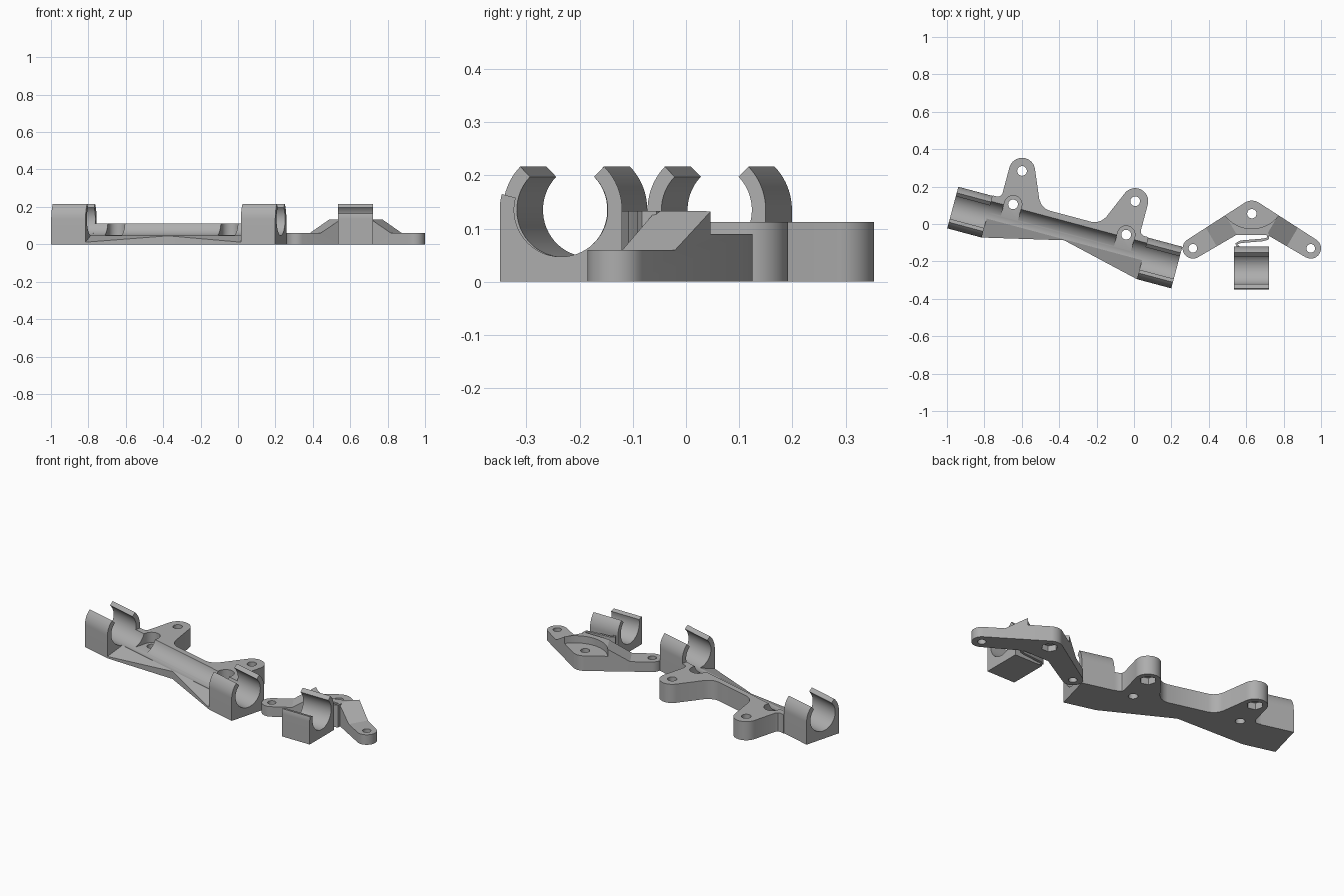
import bpy, bmesh
from math import cos, sin, pi, radians
from mathutils import Matrix, Vector

if "Cube" in bpy.data.objects:
    bpy.data.objects.remove(bpy.data.objects["Cube"])

grey = bpy.data.materials.new("plain_grey")
grey.use_nodes = True
COLOUR = (0.42, 0.42, 0.42, 1)
grey.diffuse_color = COLOUR
grey.node_tree.nodes["Principled BSDF"].inputs["Base Color"].default_value = COLOUR

BORE, OUTER, AXIS_Z = 0.088, 0.115, 0.135


def arc(cx, cy, r, start, end, n=16):
    angles = [radians(start + (end - start) * i / n) for i in range(n + 1)]
    return [(cx + r * cos(a), cy + r * sin(a)) for a in angles]


def along(direction):
    """Frame whose profile stands upright and is pushed along a level direction."""
    n = Vector(direction).normalized()
    up = Vector((0, 0, 1))
    a = up.cross(n)
    return Matrix((a, up, n)).transposed().to_4x4()


def prism(name, pts, lo, hi, frame=Matrix()):
    bm = bmesh.new()
    face = bm.faces.new([bm.verts.new((x, y, lo)) for x, y in pts])
    top = bmesh.ops.extrude_face_region(bm, geom=[face])["geom"]
    bmesh.ops.translate(bm, vec=(0, 0, hi - lo),
                        verts=[v for v in top if isinstance(v, bmesh.types.BMVert)])
    bmesh.ops.transform(bm, matrix=frame, verts=bm.verts)
    bmesh.ops.recalc_face_normals(bm, faces=bm.faces)
    mesh = bpy.data.meshes.new(name)
    bm.to_mesh(mesh)
    bm.free()
    obj = bpy.data.objects.new(name, mesh)
    bpy.context.collection.objects.link(obj)
    mesh.materials.append(grey)
    return obj


def select(obj):
    bpy.ops.object.select_all(action="DESELECT")
    obj.select_set(True)
    bpy.context.view_layer.objects.active = obj


def cut(obj, pts, lo, hi, frame=Matrix()):
    cutter = prism("cutter", pts, lo, hi, frame)
    cutter.hide_render = True
    mod = obj.modifiers.new("cut", "BOOLEAN")
    mod.operation = "DIFFERENCE"
    mod.solver = "EXACT"
    mod.object = cutter
    select(obj)
    bpy.ops.object.modifier_apply(modifier=mod.name)
    bpy.data.objects.remove(cutter)


def hole(obj, x, y, r, lo=-0.1, hi=0.4, sides=32):
    cut(obj, arc(x, y, r, 0, 360 * (sides - 1) / sides, sides - 1), lo, hi)


def finish(obj, matrix):
    obj.data.transform(matrix)
    select(obj)
    bpy.ops.object.shade_smooth_by_angle(angle=radians(30))


def mirrored(half):
    """Close a right-hand outline with its reflection, skipping centre points."""
    return half + [(-x, y) for x, y in reversed(half) if abs(x) > 1e-5]


def clip_profile(open_from, open_to):
    """Square-footed ring, open between two angles."""
    return ([(-OUTER, 0), (OUTER, 0)]
            + arc(0, AXIS_Z, OUTER, 0, open_from, 10)
            + arc(0, AXIS_Z, BORE, open_from, open_to - 360, 40)
            + arc(0, AXIS_Z, OUTER, open_to, 180, 10))


X_FRAME = along((1, 0, 0))

# Long bracket: two-eared plate with a trough and a sloped V-shaped front
EAR_X, EAR_Y = 0.313, 0.285
half = [(0, 0.118), (0.12, 0.118), (0.145, 0.124), (0.168, 0.14), (0.185, 0.163)]
half += arc(EAR_X, EAR_Y, 0.07, 160, 0)
half += [(0.383, 0.14), (0.39, 0.125), (0.405, 0.118),
         (0.43, 0.118), (0.43, -0.115), (0, -0.015)]
plate = prism("long_bracket_plate", mirrored(half), 0, 0.112)
cut(plate, arc(0, AXIS_Z, BORE, 0, 354, 59), -1, 1, X_FRAME)
cut(plate, [(-0.01, 0.3), (-0.01, 0.047), (-0.125, 0.008), (-0.3, 0.008), (-0.3, 0.3)],
    -1, 1, X_FRAME)
for side in (-1, 1):
    x = side * EAR_X
    hole(plate, x, EAR_Y, 0.026)
    hole(plate, x, EAR_Y, 0.045, -0.1, 0.04, 6)
    hole(plate, x, 0.1, 0.026)
    cut(plate, arc(x, 0.1, 0.047, 0, 180) + [(x - 0.047, 0.01), (x + 0.047, 0.01)],
        0.05, 0.3)

place_long = Matrix.Translation((-0.37, -0.0725, 0)) @ Matrix.Rotation(radians(-15), 4, "Z")
finish(plate, place_long)
for name, lo, hi in (("right_tube_clip", -0.62, -0.43), ("left_tube_clip", 0.43, 0.62)):
    finish(prism(name, clip_profile(45, 135), lo, hi, X_FRAME), place_long)

# Small bracket: two drooping arms around a raised hub
TIP_X, TIP_Y, HUB_Y = 0.315, -0.13, 0.055
half = arc(0, HUB_Y, 0.07, 90, 59, 8) + arc(TIP_X, TIP_Y, 0.055, 59, -121)
half += [(0.086, -0.06), (0, -0.06)]
arms = prism("small_bracket_arms", mirrored(half), 0, 0.133)
slope = [(0.126, 0.4), (0.126, 0.133), (0.25, 0.06), (0.6, 0.06), (0.6, 0.4)]
for side in (-1, 1):
    outward = Vector((side * TIP_X, TIP_Y - HUB_Y, 0)).normalized()
    frame = Matrix.Translation((0, HUB_Y, 0)) @ along(outward.cross(Vector((0, 0, 1))))
    cut(arms, slope, -0.2, 0.2, frame)
    hole(arms, side * TIP_X, TIP_Y, 0.023)
hole(arms, 0, 0.156, 0.181, 0.09, 0.4, 64)
hole(arms, 0, HUB_Y, 0.025)
hole(arms, 0, HUB_Y, 0.045, -0.1, 0.035, 6)

place_small = Matrix.Translation((0.63, 0, 0))
finish(arms, place_small)

# Open clip hung on a folded spring strip
place_clip = Matrix.Translation((0.628, -0.235, 0))
finish(prism("small_tube_clip", clip_profile(45, 165), -0.0925, 0.0925, X_FRAME), place_clip)
path = [Vector(p) for p in ((0.07, -0.045), (0.087, -0.058), (0.085, -0.078), (0.06, -0.085),
                            (-0.06, -0.095), (-0.083, -0.106), (-0.07, -0.125))]
left, right = [], []
for i, p in enumerate(path):
    d = (path[min(i + 1, len(path) - 1)] - path[max(i - 1, 0)]).normalized()
    side = Vector((-d.y, d.x)) * 0.007
    left.append(tuple(p + side))
    right.append(tuple(p - side))
finish(prism("spring_strip", left + right[::-1], 0, 0.133), place_small)
